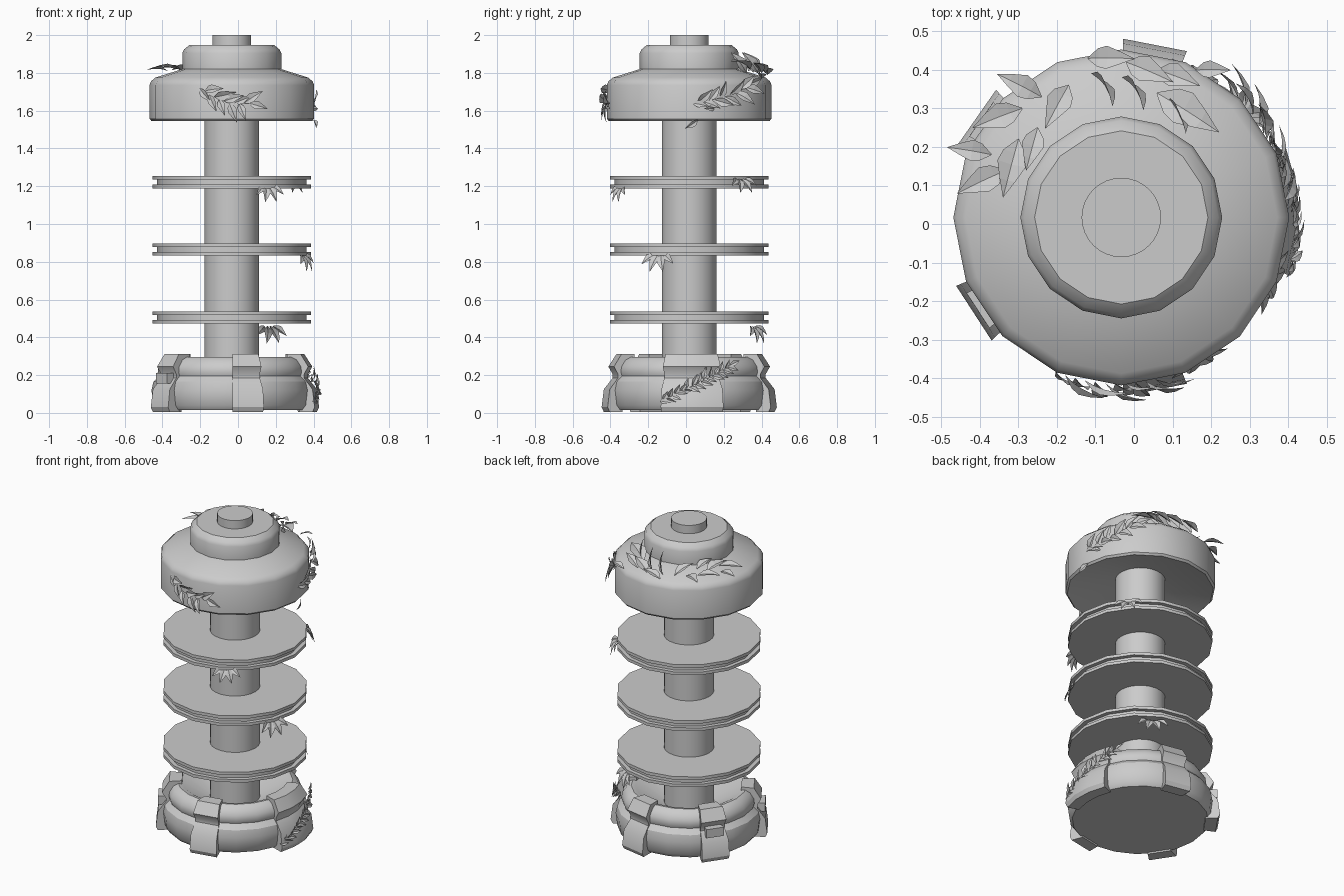
import bpy, bmesh, math, random
from math import radians, cos, sin, pi
from mathutils import Vector

if "Cube" in bpy.data.objects:
    bpy.data.objects.remove(bpy.data.objects["Cube"])

random.seed(4)
CENTRE = Vector((-0.033, 0.017, 0))


def finish(name, bm, smooth=True, angle=32):
    bmesh.ops.recalc_face_normals(bm, faces=bm.faces)
    me = bpy.data.meshes.new(name)
    bm.to_mesh(me)
    bm.free()
    if smooth:
        me.shade_smooth()
        me.set_sharp_from_angle(angle=radians(angle))
    ob = bpy.data.objects.new(name, me)
    bpy.context.collection.objects.link(ob)
    return ob


def polar(deg, r, z):
    a = radians(deg)
    return CENTRE + Vector((r * cos(a), r * sin(a), z))


def lathe(name, profile, sides=16):
    """Revolve (radius, z) points; the first and last rings are capped."""
    bm = bmesh.new()
    rings = [[bm.verts.new(polar(360 * i / sides, r, z)) for i in range(sides)]
             for r, z in profile]
    for lo, hi in zip(rings, rings[1:]):
        for i in range(sides):
            j = (i + 1) % sides
            bm.faces.new((lo[i], lo[j], hi[j], hi[i]))
    bm.faces.new(rings[0])
    bm.faces.new(rings[-1])
    return finish(name, bm)


def arc_sweep(name, section, mid, half, steps):
    """Sweep a closed (radius, z) section over a part of a circle."""
    bm = bmesh.new()
    rows = []
    for k in range(steps + 1):
        deg = mid - half + 2 * half * k / steps
        rows.append([bm.verts.new(polar(deg, r, z)) for r, z in section])
    n = len(section)
    for a, b in zip(rows, rows[1:]):
        for i in range(n):
            j = (i + 1) % n
            bm.faces.new((a[i], a[j], b[j], b[i]))
    bm.faces.new(rows[0])
    bm.faces.new(rows[-1])
    return finish(name, bm)


def add_leaf(bm, base, tip, normal, width=0.42):
    """Pointed leaf folded along its midrib, with a drooping tip."""
    base, tip = Vector(base), Vector(tip)
    d = tip - base
    length = d.length
    side = d.cross(normal).normalized()
    up = side.cross(d).normalized()
    mid, left, right = [], [], []
    for t, w, h in ((0, .05, 0), (.25, .8, .05), (.45, 1, .06), (.72, .55, .03), (1, 0, -.05)):
        p = base + d * t + up * h * length
        mid.append(bm.verts.new(p))
        if w:
            off = side * w * width * length / 2
            lift = up * w * 0.08 * length
            left.append(bm.verts.new(p - off + lift))
            right.append(bm.verts.new(p + off + lift))
    for edge in (left, right):
        for i in range(3):
            bm.faces.new((mid[i], mid[i + 1], edge[i + 1], edge[i]))
        bm.faces.new((mid[3], mid[4], edge[3]))


def frame(deg):
    a = radians(deg)
    return Vector((cos(a), sin(a), 0)), Vector((-sin(a), cos(a), 0))


def vine(name, start, end, n, length, sag=0.0):
    """Alternating leaves along a run given as (angle, radius, z) ends."""
    bm = bmesh.new()
    run = polar(*end) - polar(*start)
    for i in range(n):
        t = i / (n - 1)
        deg, r, z = (s + (e - s) * t for s, e in zip(start, end))
        out, tan = frame(deg)
        along = (tan * (1 if end[0] > start[0] else -1) * abs(run.xy.length) + Vector((0, 0, run.z))).normalized()
        cross = out.cross(along)
        base = polar(deg, r, z - sag * sin(pi * t))
        turn = (1 if i % 2 else -1) * random.uniform(.4, .95)
        if i == n - 1:
            turn = 0
        d = (along * cos(turn) + cross * sin(turn) + out * random.uniform(.05, .5)).normalized()
        nrm = out + cross * random.uniform(-.5, .5)
        add_leaf(bm, base, base + d * length * random.uniform(.8, 1.1), nrm)
    return finish(name, bm, False)


def sprig(name, deg, r, z, length, droop=0.8):
    """Small fan of leaves hanging over a disc edge."""
    bm = bmesh.new()
    out, tan = frame(deg)
    base = polar(deg, r, z)
    for k in (-.95, -.3, .3, 1.0):
        d = (out * .4 + tan * k + Vector((0, 0, -droop * (1 - .35 * abs(k))))).normalized()
        add_leaf(bm, base + tan * k * .025, base + d * length, out + Vector((0, 0, .5)), .45)
    return finish(name, bm, False)


# central column and top knob
lathe("column", [(.145, .15), (.145, 1.64)], 24)
lathe("top_knob", [(.103, 1.93), (.103, 2.0)], 32)

# cap with hollowed underside, sloping shoulder and raised neck
lathe("cap", [(.14, 1.62), (.425, 1.545), (.436, 1.557), (.436, 1.735), (.428, 1.755),
              (.405, 1.775), (.262, 1.82), (.262, 1.905), (.252, 1.925), (.225, 1.947)])

# three grooved discs
for i, z in enumerate((.505, .865, 1.222)):
    lathe(f"disc_{i + 1}", [(.42, z - .033), (.42, z - .014), (.395, z - .014),
                            (.395, z + .014), (.42, z + .014), (.42, z + .033)])

# grooved base ring with dished top
lathe("base", [(.395, .015), (.415, .04), (.425, .12), (.415, .165), (.385, .195), (.392, .215),
               (.388, .245), (.365, .28), (.335, .295), (.31, .29), (.14, .19)], 20)

# angular straps clasping the base
STRAP = [(.38, .005), (.452, .005), (.464, .03), (.452, .125), (.405, .185), (.405, .205), (.428, .245),
         (.385, .312), (.31, .312), (.31, .27), (.36, .2)]
for i, (deg, half, steps) in enumerate(((79, 10.5, 1), (145, 10.5, 1), (213, 10.5, 1),
                                        (281, 10.5, 1), (2, 21, 3))):
    arc_sweep(f"base_strap_{i + 1}", STRAP, deg, half, steps)
for i, deg in enumerate((145, 213)):
    arc_sweep(f"strap_block_{i + 1}", [(.38, .155), (.447, .155), (.447, .21), (.38, .21)], deg, 7, 1)

# leaves lying on the cap shoulder: base xyz, tip xyz
SHOULDER = [
    (-.24, .33, 1.81, -.355, .39, 1.82), (-.17, .36, 1.80, -.23, .25, 1.86),
    (-.29, .30, 1.81, -.42, .25, 1.83), (-.37, .18, 1.81, -.485, .20, 1.82),
    (-.33, .14, 1.82, -.46, .08, 1.83), (-.25, .25, 1.82, -.28, .14, 1.86),
    (-.30, .22, 1.81, -.34, .07, 1.84), (-.12, .43, 1.79, .00, .43, 1.83),
    (-.02, .42, 1.80, .10, .37, 1.86), (.06, .40, 1.80, .17, .36, 1.86),
    (.06, .34, 1.82, .22, .24, 1.87), (.16, .40, 1.77, .25, .40, 1.80)]
bm = bmesh.new()
for v in SHOULDER:
    add_leaf(bm, v[:3], v[3:], Vector((0, .15, 1)), .48)
# upright leaves behind the neck
for x, y in ((-.08, .34), (0, .33), (.11, .27)):
    add_leaf(bm, (x - .03, y + .05, 1.80), (x + .03, y - .03, 1.91), Vector((.8, .5, .2)), .45)
finish("shoulder_leaves", bm, False)

# trailing leaves on cap front, cap right and base right
vine("cap_front_leaves", (-113, .435, 1.72), (-78, .43, 1.64), 11, .115, .03)
vine("cap_right_leaves", (2, .425, 1.64), (46, .435, 1.74), 12, .115, .02)
vine("cap_right_leaves_lower", (18, .43, 1.61), (6, .435, 1.55), 2, .09)
vine("base_leaves", (-20, .455, .06), (30, .425, .25), 26, .068)

# leaf fans on the disc edges
sprig("disc_leaves_front", -62, .40, 1.20, .10)
sprig("disc_leaves_back", 41, .41, 1.24, .10, .6)
sprig("disc_leaves_right", -23, .40, .84, .11)
sprig("disc_leaves_low", 60, .39, .46, .11)
